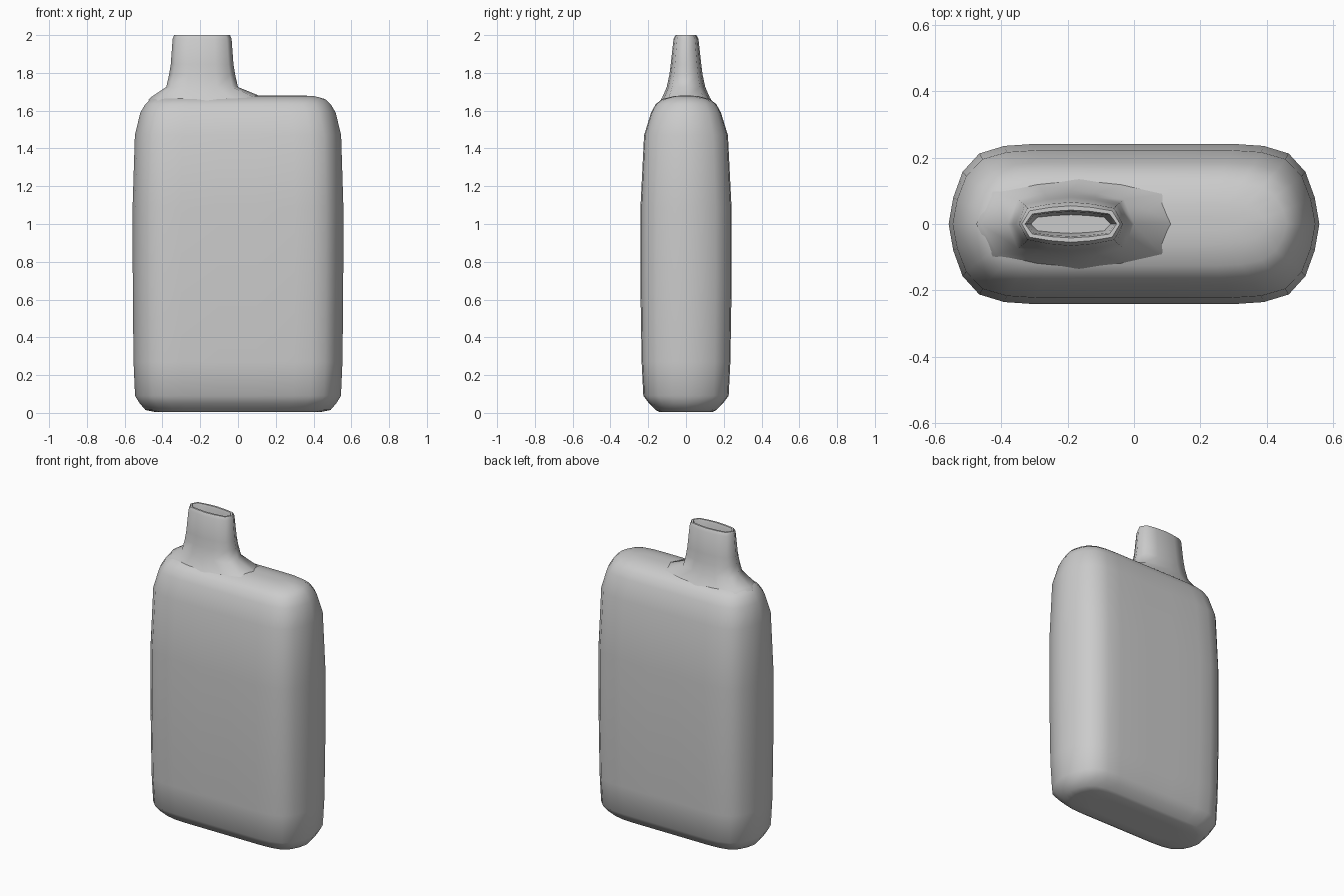
import bpy, bmesh, math

if "Cube" in bpy.data.objects:
    bpy.data.objects.remove(bpy.data.objects["Cube"])


def outline(quarter):
    """Mirror quarter-outline points (from +x to +y) into a closed loop."""
    right = [(x, y) for x, y in quarter]
    left = [(-x, y) for x, y in reversed(quarter) if x > 0]
    top = right + left
    return top + [(x, -y) for x, y in reversed(top) if y > 0]


def loft(name, section, rings, cap_start, cap_end):
    """Skin a unit section scaled to rings of (centre x, half width, half depth, z)."""
    bm = bmesh.new()
    loops = [[bm.verts.new((cx + x * w, y * d, z)) for x, y in section]
             for cx, w, d, z in rings]
    n = len(section)
    for a, b in zip(loops, loops[1:]):
        for i in range(n):
            j = (i + 1) % n
            bm.faces.new((a[i], a[j], b[j], b[i]))
    if cap_start:
        bm.faces.new(loops[0][::-1])
    if cap_end:
        bm.faces.new(loops[-1])
    mesh = bpy.data.meshes.new(name)
    bm.to_mesh(mesh)
    bm.free()
    obj = bpy.data.objects.new(name, mesh)
    bpy.context.collection.objects.link(obj)
    bpy.ops.object.select_all(action='DESELECT')
    obj.select_set(True)
    bpy.context.view_layer.objects.active = obj
    bpy.ops.object.shade_smooth_by_angle(angle=math.radians(55))
    return obj


# Flat rounded body
body_section = outline([(1, 0), (0.975, 0.33), (0.925, 0.65), (0.835, 0.88),
                        (0.70, 0.975), (0.54, 1), (0.18, 1)])
loft("body", body_section, [
    (0, 0.30, 0.08, 0.005), (0, 0.44, 0.14, 0.005), (0, 0.49, 0.16, 0.015),
    (0, 0.52, 0.195, 0.05), (0, 0.545, 0.226, 0.09), (0, 0.553, 0.235, 0.27),
    (0, 0.557, 0.241, 0.65), (0, 0.558, 0.241, 1.09), (0, 0.546, 0.222, 1.47),
    (0, 0.517, 0.185, 1.59), (0, 0.49, 0.16, 1.635), (0, 0.46, 0.125, 1.662),
    (0, 0.40, 0.06, 1.678), (0, 0.33, 0.02, 1.68)], True, True)

# Flared mouthpiece with a recessed opening
mouth_section = outline([(1, 0), (0.84, 0.72), (0.42, 0.91), (0, 1)])
loft("mouthpiece", mouth_section, [
    (-0.165, 0.31, 0.135, 1.655), (-0.165, 0.295, 0.125, 1.672),
    (-0.19, 0.19, 0.102, 1.725), (-0.19, 0.175, 0.088, 1.79),
    (-0.19, 0.166, 0.081, 1.845), (-0.19, 0.156, 0.066, 1.98),
    (-0.19, 0.148, 0.055, 2.0), (-0.19, 0.138, 0.042, 2.0),
    (-0.19, 0.133, 0.037, 1.985), (-0.19, 0.12, 0.028, 1.88)], False, True)
